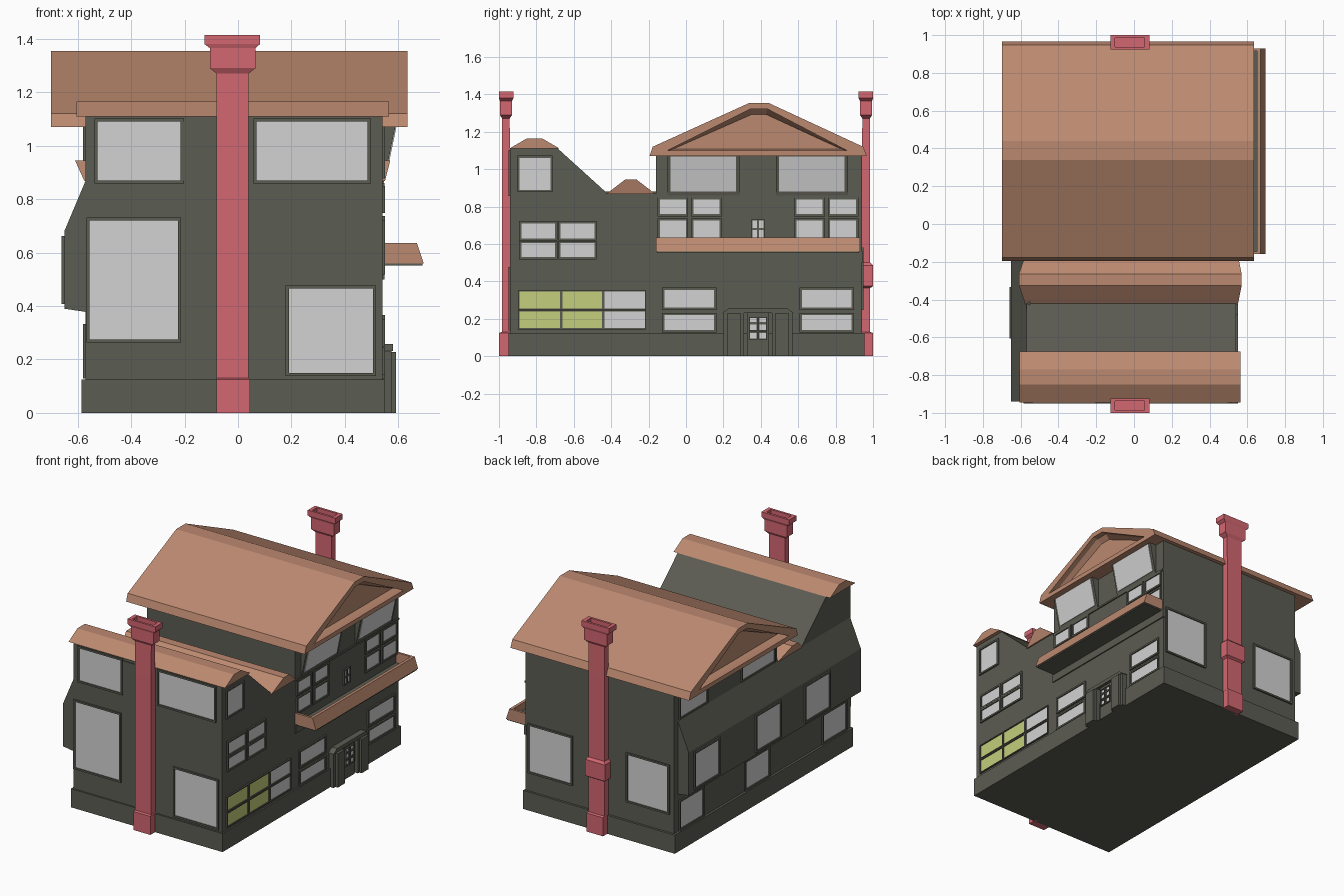
import bpy, bmesh

if "Cube" in bpy.data.objects:
    bpy.data.objects.remove(bpy.data.objects["Cube"])


def material(name, rgb):
    m = bpy.data.materials.new(name)
    m.diffuse_color = (*rgb, 1)
    m.use_nodes = True
    m.node_tree.nodes["Principled BSDF"].inputs["Base Color"].default_value = m.diffuse_color
    return m


WALL = material("dark_wall", (0.105, 0.107, 0.085))
ROOF = material("clay_roof", (0.50, 0.25, 0.16))
BRICK = material("red_brick", (0.65, 0.135, 0.165))
GLASS = material("pale_glass", (0.65, 0.65, 0.65))
LIT = material("yellow_glass", (0.55, 0.62, 0.20))


def finish(name, bm, mat):
    bmesh.ops.recalc_face_normals(bm, faces=bm.faces[:])
    me = bpy.data.meshes.new(name)
    bm.to_mesh(me)
    bm.free()
    me.materials.append(mat)
    ob = bpy.data.objects.new(name, me)
    bpy.context.collection.objects.link(ob)
    return ob


def add_loft(bm, rings):
    """Skin a stack of equal-sized point rings and cap both ends."""
    rows = [[bm.verts.new(p) for p in r] for r in rings]
    n = len(rows[0])
    for a, b in zip(rows, rows[1:]):
        for i in range(n):
            bm.faces.new((a[i], a[(i + 1) % n], b[(i + 1) % n], b[i]))
    return bm.faces.new(rows[0]), bm.faces.new(rows[-1])


def prism(name, pts, axis, a, b, mat, inset=None):
    """Profile (y,z) swept along x, or profile (x,z) swept along y."""
    bm = bmesh.new()
    put = (lambda t, p: (t, p[0], p[1])) if axis == 'x' else (lambda t, p: (p[0], t, p[1]))
    ends = add_loft(bm, [[put(t, p) for p in pts] for t in (a, b)])
    if inset:
        bmesh.ops.recalc_face_normals(bm, faces=bm.faces[:])
        bmesh.ops.inset_individual(bm, faces=list(ends), thickness=inset, depth=-inset)
    return finish(name, bm, mat)


def rect(z, x0, x1, y0, y1):
    return [(x0, y0, z), (x1, y0, z), (x1, y1, z), (x0, y1, z)]


def stack(name, rings, mat):
    bm = bmesh.new()
    add_loft(bm, [rect(*r) for r in rings])
    return finish(name, bm, mat)


def boxes(name, items, mat):
    """Several boxes (x0,x1,y0,y1,z0,z1) in one object."""
    bm = bmesh.new()
    for x0, x1, y0, y1, z0, z1 in items:
        add_loft(bm, [rect(z0, x0, x1, y0, y1), rect(z1, x0, x1, y0, y1)])
    return finish(name, bm, mat)


def windows(name, axis, plane, panes, mat=GLASS, rim=0.012):
    """Glass plates with a raised rim; pane = (u0,u1,z0,z1)."""
    s = 1 if plane > 0 else -1

    def slab(u0, u1, z0, z1, depth):
        p = sorted((plane - s * 0.004, plane + s * depth))
        return (*p, u0, u1, z0, z1) if axis == 'x' else (u0, u1, *p, z0, z1)
    bars = []
    for u0, u1, z0, z1 in panes:
        bars += [slab(u0 - rim, u0, z0 - rim, z1 + rim, 0.01), slab(u1, u1 + rim, z0 - rim, z1 + rim, 0.01),
                 slab(u0, u1, z0 - rim, z0, 0.01), slab(u0, u1, z1, z1 + rim, 0.01)]
    boxes(name + "_glass", [slab(*p, 0.003) for p in panes], mat)
    boxes(name + "_frame", bars, WALL)


def grid(cols, rows):
    return [(*c, *r) for c in cols for r in rows]


# House body, plinth and the overhanging left bay
prism("house_body", [(-.94, .02), (-.94, 1.11), (-.685, 1.11), (-.42, .87), (-.16, .87),
                     (-.16, 1.085), (.94, 1.085), (.94, .02)], 'x', -.57, .54, WALL)
boxes("plinth", [(-.585, .55, -.95, .955, 0, .125)], WALL)
prism("left_bay", [(-.55, .88), (-.57, .87), (-.65, .68), (-.65, .39), (-.55, .375)],
      'y', -.939, .9, WALL)
boxes("floor_ledge", [(.53, .548, -.165, .945, .50, .56), (.53, .548, -.16, .94, .848, .86)], WALL)

# Main roof: shell with sunken gables over a flat soffit
outer = [(-.195, 1.07), (-.178, 1.12), (.34, 1.355), (.44, 1.355), (.947, 1.12), (.967, 1.07)]
inner = [(.86, 1.10), (.435, 1.322), (.345, 1.322), (-.10, 1.10)]
prism("main_roof", outer + [(.86, 1.07)] + inner + [(-.10, 1.07)], 'x', -.70, .635, ROOF)
prism("roof_soffit", [(-.10, 1.07), (-.10, 1.10), (.86, 1.10), (.86, 1.07)], 'x', -.70, .635, ROOF)
prism("gable_panels", inner, 'x', -.665, .60, ROOF, inset=.03)

# Lower roofs
prism("front_roof", [(-.945, 1.11), (-.85, 1.165), (-.77, 1.165), (-.675, 1.11)], 'x', -.605, .565, ROOF)
stack("valley_roof", [(.868, -.575, .55, -.425, -.165), (.945, -.61, .57, -.325, -.265)], ROOF)

# Chimneys with open caps, front and back
for name, s in (("front_chimney", -1), ("back_chimney", 1)):
    rings = [(0, -.08, .045, .93, 1.0), (.125, -.08, .045, .93, 1.0), (.13, -.08, .04, .93, .985)]
    if s > 0:
        rings += [(.365, -.08, .04, .93, .985), (.375, -.095, .055, .93, 1.0),
                  (.485, -.095, .055, .93, 1.0), (.50, -.08, .04, .93, .985)]
    rings += [(1.05, -.08, .04, .94, .985), (1.27, -.08, .04, .943, .983), (1.29, -.105, .065, .93, .995),
              (1.365, -.105, .065, .93, .995), (1.38, -.125, .082, .923, 1.0),
              (1.415, -.125, .082, .923, 1.0), (1.415, -.10, .055, .938, .985),
              (1.38, -.10, .055, .938, .985)]
    stack(name, [(z, x0, x1, s * a, s * b) for z, x0, x1, a, b in rings], BRICK)

# Front windows
windows("front", 'y', -.94, [(-.525, -.215, .87, 1.09), (.07, .485, .87, 1.09),
                             (-.555, -.225, .275, .72), (.19, .505, .15, .465)])
boxes("front_shutter", [(-.21, -.11, -.945, -.935, .87, 1.09)], WALL)

# Back windows
windows("back", 'y', .94, [(.20, .51, .26, .57), (-.525, -.225, .26, .57)])

# Left windows
windows("left_ground", 'x', -.57, [(y - .12, y + .12, .14, .32) for y in (.76, .06, -.765)])
windows("left_bay", 'x', -.65, [(y - .125, y + .125, .42, .65) for y in (.71, .055, -.47)])
windows("left_upper", 'x', -.57, [(.60, .88, .89, 1.06), (-.12, .22, .89, 1.06)])

# Right windows
rows = ((.53, .605), (.63, .71))
windows("right_attic", 'x', .54, [(-.89, -.725, .89, 1.06)])
windows("right_middle", 'x', .54, grid(((-.88, -.70), (-.67, -.49)), rows))
low = ((.15, .238), (.255, .345))
windows("right_lit", 'x', .54, grid(((-.89, -.673), (-.66, -.448)), low), LIT, rim=.007)
windows("right_shop", 'x', .54, grid(((-.435, -.22),), low), rim=.007)
windows("right_ground", 'x', .54, grid(((-.115, .15), (.62, .885)), ((.14, .22), (.26, .355))))
windows("right_balcony", 'x', .54, grid(((-.14, 0), (.04, .18), (.59, .73), (.77, .91)),
                                        ((.635, .725), (.76, .838))))
windows("balcony_door", 'x', .54, grid(((.355, .38), (.39, .415)), ((.635, .675), (.685, .725))), rim=.006)


# Slanted upper bays with tilted glass
def lean(t):
    return .545 + .045 * t, .86 + .215 * t


for name, y0, y1 in (("near", -.10, .285), ("far", .48, .865)):
    prism(name + "_slanted_bay", [(.53, .86), lean(0), lean(1), (.53, 1.075)], 'y', y0, y1, WALL)
    (xa, za), (xb, zb) = lean(.1), lean(.97)
    prism(name + "_slanted_glass", [(xa - .002, za), (xa + .004, za), (xb + .004, zb), (xb - .002, zb)],
          'y', y0 + .018, y1 - .018, GLASS)

# Balcony: sloping boards around a dark floor
prism("balcony_board", [(.675, .56), (.65, .635), (.67, .635), (.695, .56)], 'y', -.16, .93, ROOF)
for name, y in (("balcony_near_end", -.16), ("balcony_far_end", .915)):
    prism(name, [(.53, .56), (.53, .635), (.66, .635), (.685, .56)], 'y', y, y + .015, ROOF)
boxes("balcony_floor", [(.53, .69, -.155, .925, .552, .565)], WALL)

# Porch: two stepped pillars, a lintel and a glazed door
pillars = []
for m in (-1, 1):
    for a, b, x, h in ((.075, .185, .575, .235), (.09, .165, .592, .228)):
        y0, y1 = sorted((.385 + m * a, .385 + m * b))
        pillars.append((.53, x, y0, y1, 0, h))
boxes("porch_pillars", pillars, WALL)
prism("porch_lintel", [(.195, .232), (.23, .257), (.54, .257), (.575, .232)], 'x', .53, .58, WALL)
boxes("front_door", [(.53, .56, .325, .445, 0, .232)], WALL)
windows("door", 'x', .56, grid(((.343, .377), (.393, .427)), ((.095, .125), (.14, .17), (.182, .205))), rim=.006)
